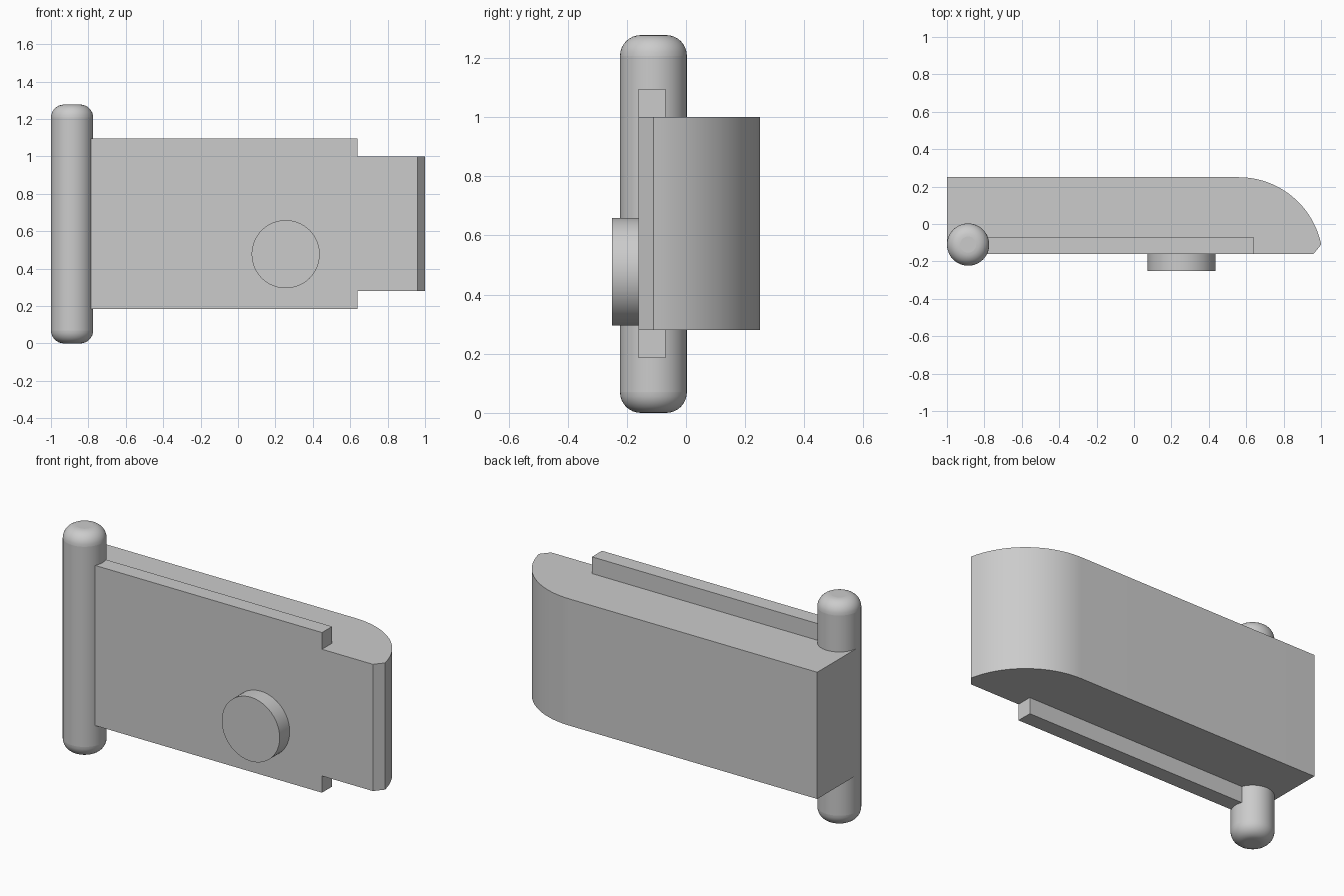
import bpy
import bmesh
import math

cube = bpy.data.objects.get("Cube")
if cube:
    bpy.data.objects.remove(cube, do_unlink=True)

GREY = (0.6, 0.6, 0.6, 1.0)
grey = bpy.data.materials.new("light grey")
grey.use_nodes = True
grey.diffuse_color = GREY
grey.node_tree.nodes["Principled BSDF"].inputs["Base Color"].default_value = GREY


def finish(obj, name):
    """Name, colour and shade a part."""
    obj.name = name
    obj.data.materials.clear()
    obj.data.materials.append(grey)
    bpy.ops.object.select_all(action='DESELECT')
    obj.select_set(True)
    bpy.context.view_layer.objects.active = obj
    bpy.ops.object.shade_smooth_by_angle(angle=math.radians(30))
    return obj


def prism(name, outline, low, high):
    """Extrude an xy outline from height low to height high."""
    bm = bmesh.new()
    face = bm.faces.new([bm.verts.new((x, y, low)) for x, y in outline])
    side = bmesh.ops.extrude_face_region(bm, geom=[face])["geom"]
    verts = [v for v in side if isinstance(v, bmesh.types.BMVert)]
    bmesh.ops.translate(bm, verts=verts, vec=(0, 0, high - low))
    bmesh.ops.recalc_face_normals(bm, faces=bm.faces)
    mesh = bpy.data.meshes.new(name)
    bm.to_mesh(mesh)
    bm.free()
    obj = bpy.data.objects.new(name, mesh)
    bpy.context.collection.objects.link(obj)
    return finish(obj, name)


# Latch body: straight back, rounded nose and a small chamfer at the tip
NOSE_X, NOSE_Y, NOSE_R = 0.56, -0.2, 0.45
start, end, steps = math.pi / 2, math.asin(0.2), 24
nose = []
for i in range(steps + 1):
    a = start + (end - start) * i / steps
    nose.append((NOSE_X + NOSE_R * math.cos(a), NOSE_Y + NOSE_R * math.sin(a)))
body = [(-1, 0.25)] + nose + [(0.96, -0.16), (-0.89, -0.16), (-0.89, -0.11), (-1, -0.11)]
prism("latch_body", body, 0.28, 1.0)

# Guide plate: its edges stand out as rails above and below the body
prism("guide_plate", [(-0.89, -0.16), (0.64, -0.16), (0.64, -0.07), (-0.89, -0.07)],
      0.185, 1.095)

# Hinge pin with rounded ends
PIN_R, PIN_H = 0.113, 1.277
bpy.ops.mesh.primitive_cylinder_add(vertices=48, radius=PIN_R, depth=PIN_H,
                                    location=(PIN_R - 1, -0.11, PIN_H / 2))
pin = bpy.context.object
bevel = pin.modifiers.new("rounded ends", 'BEVEL')
bevel.width = 0.07
bevel.segments = 8
bevel.limit_method = 'ANGLE'
bevel.angle_limit = math.radians(40)
finish(pin, "hinge_pin")

# Round button on the front face
bpy.ops.mesh.primitive_cylinder_add(vertices=64, radius=0.182, depth=0.11,
                                    location=(0.255, -0.195, 0.477),
                                    rotation=(math.pi / 2, 0, 0))
finish(bpy.context.object, "front_button")
